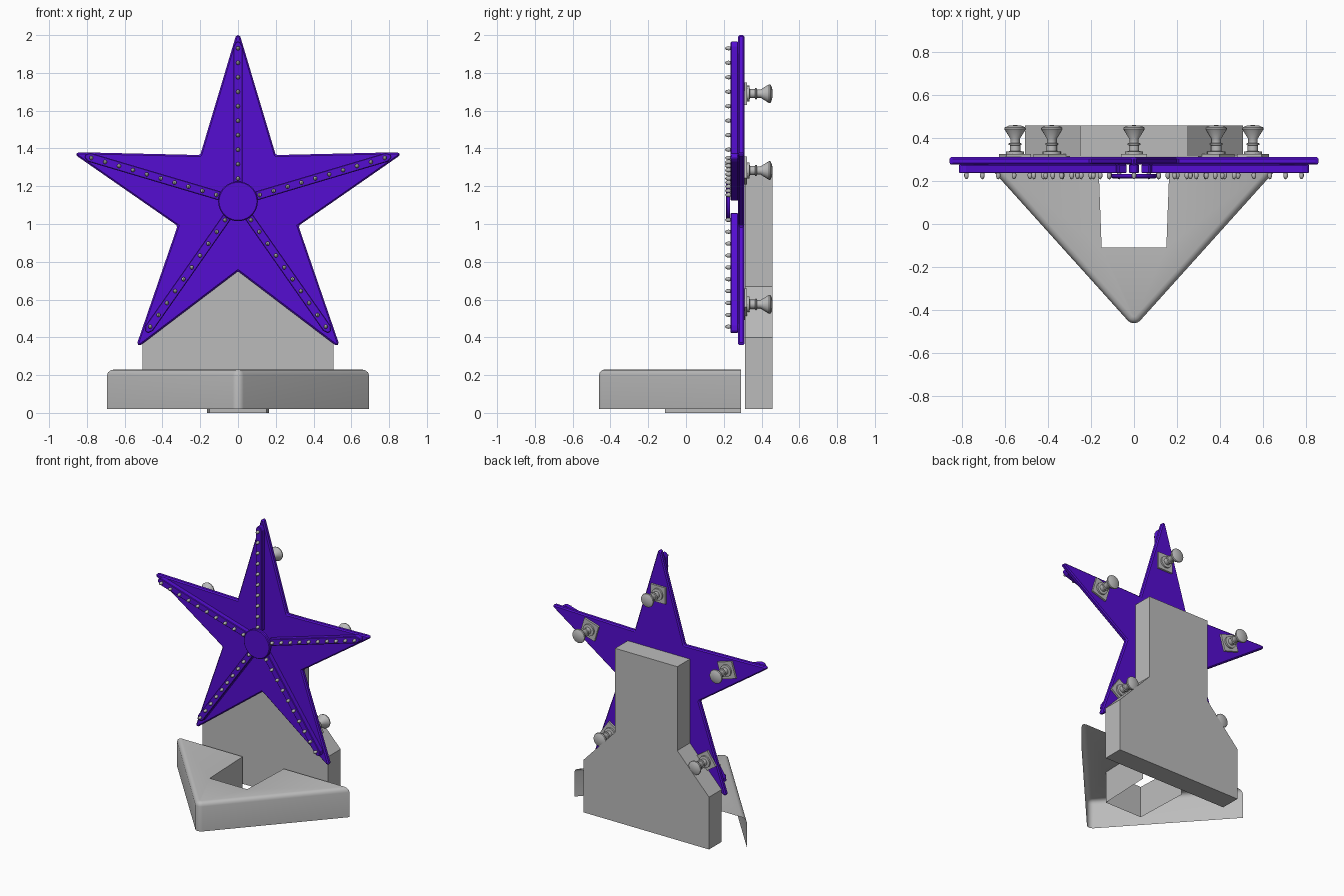
import bpy
import bmesh
from math import sin, cos, pi, radians
from mathutils import Vector

if "Cube" in bpy.data.objects:
    bpy.data.objects.remove(bpy.data.objects["Cube"], do_unlink=True)


def material(name, color):
    m = bpy.data.materials.new(name)
    m.use_nodes = True
    m.diffuse_color = (*color, 1)
    m.node_tree.nodes["Principled BSDF"].inputs["Base Color"].default_value = (*color, 1)
    return m


PURPLE = material("violet", (0.09, 0.004, 0.64))
GRAY = material("light gray", (0.5, 0.5, 0.5))
CENTER = Vector((0, 0, 1.12))
ARMS = [radians(a) for a in (0, 73.5, 145, -145, -73.5)]


def finish(bm, name, mat, smooth=False, bevel=0):
    bmesh.ops.recalc_face_normals(bm, faces=bm.faces)
    mesh = bpy.data.meshes.new(name)
    bm.to_mesh(mesh)
    bm.free()
    mesh.materials.append(mat)
    ob = bpy.data.objects.new(name, mesh)
    bpy.context.collection.objects.link(ob)
    if bevel:
        mod = ob.modifiers.new("edge", "BEVEL")
        mod.width = bevel
        mod.segments = 1
    if smooth:
        bpy.ops.object.select_all(action="DESELECT")
        ob.select_set(True)
        bpy.context.view_layer.objects.active = ob
        bpy.ops.object.shade_smooth_by_angle(angle=radians(35))
    return ob


def prism(name, outline, y0, y1, mat, bevel=0):
    """Extrude an (x, z) outline from y0 to y1."""
    bm = bmesh.new()
    face = bm.faces.new([bm.verts.new((x, y0, z)) for x, z in outline])
    new = bmesh.ops.extrude_face_region(bm, geom=[face], use_keep_orig=True)["geom"]
    bmesh.ops.translate(bm, vec=(0, y1 - y0, 0),
                        verts=[g for g in new if isinstance(g, bmesh.types.BMVert)])
    return finish(bm, name, mat, bevel=bevel)


def lathe(name, profile, pos, mat, steps=20):
    """Turn a (radius, y) profile about the y axis through pos."""
    bm = bmesh.new()
    verts = [bm.verts.new((r, y, 0)) for r, y in profile]
    edges = [bm.edges.new(p) for p in zip(verts, verts[1:])]
    bmesh.ops.spin(bm, geom=verts + edges, cent=(0, 0, 0), axis=(0, 1, 0),
                   angle=2 * pi, steps=steps)
    bmesh.ops.remove_doubles(bm, verts=bm.verts, dist=0.0005)
    bmesh.ops.translate(bm, vec=pos, verts=bm.verts)
    return finish(bm, name, mat, smooth=True)


def mirrored(half):
    return half + [(-x, z) for x, z in reversed(half) if x > 0]


def on_arm(angle, along, across=0):
    """Point (x, z) at a distance along and across an arm."""
    return (CENTER.x + along * sin(angle) + across * cos(angle),
            CENTER.z + along * cos(angle) - across * sin(angle))


# Star plate
prism("star_plate", mirrored([(0.01, 2.0), (0.2, 1.365), (0.85, 1.38), (0.86, 1.365),
                              (0.32, 0.99), (0.535, 0.365), (0.52, 0.355), (0, 0.75)]),
      0.275, 0.31, PURPLE, bevel=0.008)

# Round hub in the middle of the star
lathe("star_hub", [(0, 0.212), (0.1, 0.212), (0.105, 0.217), (0.105, 0.233), (0, 0.233)],
      CENTER, PURPLE, steps=40)

# Arm parts: light strip, bulbs, rear mount
STRIP = [(0.09, -0.024), (0.82, -0.024), (0.845, -0.01),
         (0.845, 0.01), (0.82, 0.024), (0.09, 0.024)]
MOUNT = [(0, 0.322), (0.042, 0.322), (0.042, 0.336), (0.024, 0.338), (0.024, 0.365),
         (0.03, 0.367), (0.03, 0.374), (0.022, 0.376), (0.022, 0.395), (0.05, 0.44),
         (0.048, 0.448), (0.03, 0.456), (0, 0.459)]
for i, (angle, reach) in enumerate(zip(ARMS, (0.57, 0.575, 0.665, 0.665, 0.575)), 1):
    prism(f"light_strip_{i}", [on_arm(angle, a, c) for a, c in STRIP],
          0.236, 0.276, PURPLE, bevel=0.004)

    bm = bmesh.new()
    for n in range(10):
        x, z = on_arm(angle, 0.12 + 0.0767 * n)
        ball = bmesh.ops.create_uvsphere(bm, u_segments=10, v_segments=8, radius=0.011)["verts"]
        bmesh.ops.scale(bm, vec=(1, 1.7, 1), verts=ball)
        bmesh.ops.translate(bm, vec=(x, 0.226, z), verts=ball)
    finish(bm, f"bulbs_{i}", GRAY, smooth=True)

    h = 0.06
    prism(f"mount_plate_{i}",
          [on_arm(angle, reach + a, c) for a, c in ((-h, -h), (h, -h), (h, h), (-h, h))],
          0.31, 0.324, GRAY)
    x, z = on_arm(angle, reach)
    lathe(f"mount_knob_{i}", MOUNT, (x, 0, z), GRAY)

# Upright stand behind the star
prism("rear_stand", mirrored([(0.25, 1.28), (0.25, 0.67), (0.505, 0.4), (0.505, 0.02)]),
      0.312, 0.457, GRAY)

# Hollow wedge base: outer wall with rounded nose and rounded upper edge
HALF, ROUND, NOSE_Y, BACK_Y, TOP = radians(42), 0.04, -0.42, 0.29, 0.23


def wedge_ring(bm, inset, z):
    r = ROUND - inset
    back_x = (r + sin(HALF) * (BACK_Y - NOSE_Y)) / cos(HALF)
    pts = [(-back_x, BACK_Y)]
    for k in range(9):
        a = (k / 4 - 1) * (pi / 2 - HALF)
        pts.append((r * sin(a), NOSE_Y - r * cos(a)))
    pts.append((back_x, BACK_Y))
    return [bm.verts.new((x, y, z)) for x, y in pts]


bm = bmesh.new()
rings = [wedge_ring(bm, inset, z) for inset, z in
         ((0, 0.02), (0, 0.2), (0.004, 0.215), (0.015, 0.226), (0.03, TOP))]
for low, high in zip(rings, rings[1:]):
    for k in range(len(low) - 1):
        bm.faces.new((low[k], low[k + 1], high[k + 1], high[k]))

# Notch in the base, open to the back, with walls reaching the ground
NOTCH = [(0.165, BACK_Y), (0.15, -0.11), (-0.15, -0.11), (-0.165, BACK_Y)]
upper = [bm.verts.new((x, y, TOP)) for x, y in NOTCH]
lower = [bm.verts.new((x, y, 0)) for x, y in NOTCH]
bm.faces.new(rings[-1] + upper)
for k in range(3):
    bm.faces.new((upper[k], lower[k], lower[k + 1], upper[k + 1]))
finish(bm, "wedge_base", GRAY, smooth=True)
